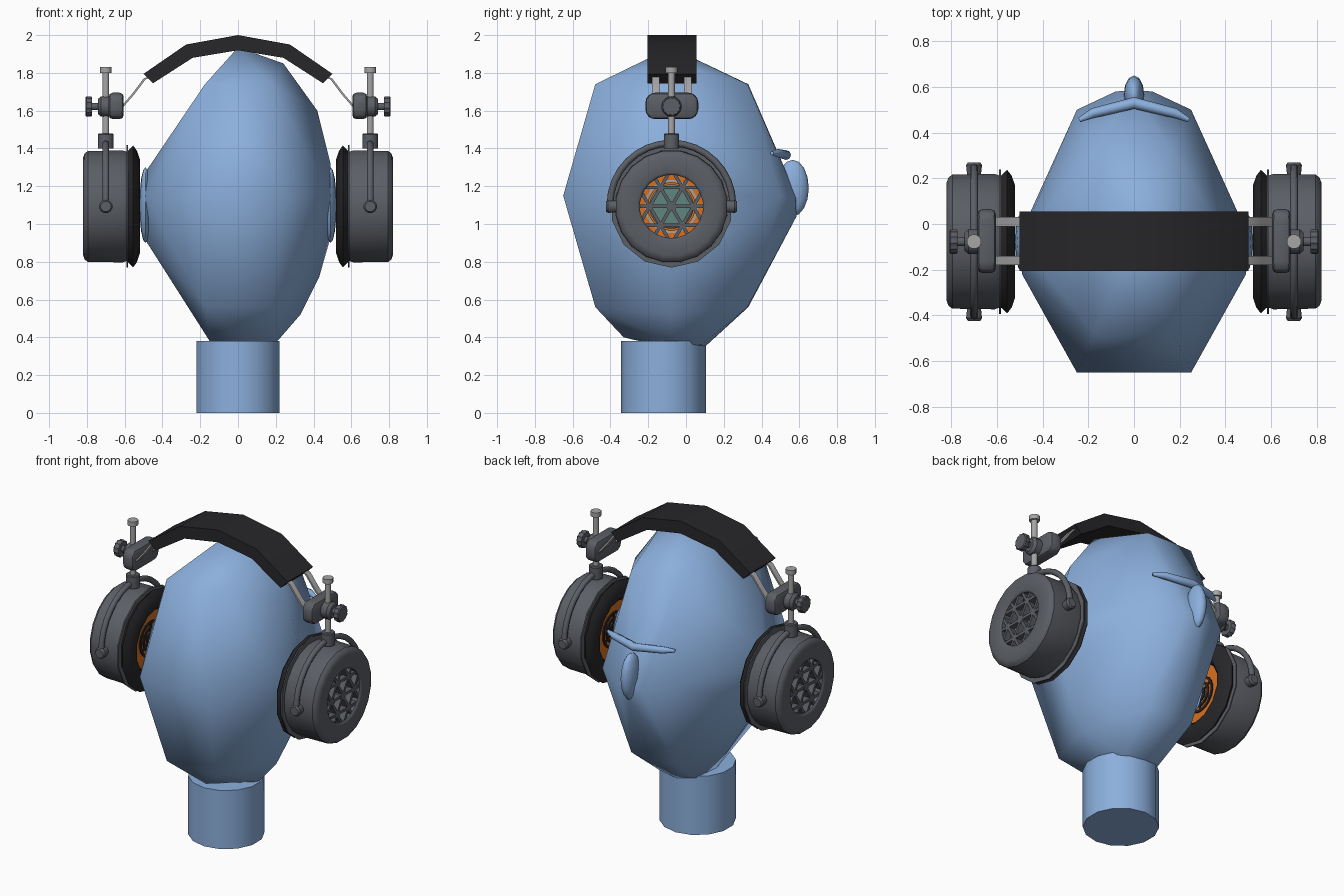
import bpy, bmesh, math
from mathutils import Vector, Matrix

if "Cube" in bpy.data.objects:
    bpy.data.objects.remove(bpy.data.objects["Cube"])

CY, CZ = -0.077, 1.093          # ear cup axis


def mat(name, rgb):
    m = bpy.data.materials.new(name)
    m.diffuse_color = (*rgb, 1)
    m.use_nodes = True
    m.node_tree.nodes["Principled BSDF"].inputs["Base Color"].default_value = m.diffuse_color
    return m


BLUE = mat("skin_blue", (0.26, 0.43, 0.72))
BLACK = mat("padding_black", (0.02, 0.02, 0.023))
CHAR = mat("charcoal", (0.105, 0.113, 0.13))
STEEL = mat("steel", (0.38, 0.38, 0.39))
ORANGE = mat("orange", (0.68, 0.16, 0.015))
TEAL = mat("teal", (0.12, 0.24, 0.21))


def finish(name, bm, material, mirror=False, angle=35):
    bmesh.ops.remove_doubles(bm, verts=bm.verts, dist=1e-5)
    bmesh.ops.recalc_face_normals(bm, faces=bm.faces)
    me = bpy.data.meshes.new(name)
    bm.to_mesh(me)
    bm.free()
    ob = bpy.data.objects.new(name, me)
    bpy.context.collection.objects.link(ob)
    me.materials.append(material)
    bpy.ops.object.select_all(action='DESELECT')
    ob.select_set(True)
    bpy.context.view_layer.objects.active = ob
    bpy.ops.object.shade_smooth_by_angle(angle=math.radians(angle))
    if mirror:
        ob.modifiers.new("Mirror", 'MIRROR').use_mirror_merge = False
    return ob


def lathe(name, profile, axis, centre, material, n=16, ring=False, mirror=True, tooth=1.0):
    """Spin (along, radius) pairs about an axis; ring closes the profile, otherwise ends are capped."""
    bm = bmesh.new()
    k = "xyz".index(axis)
    rows = []
    for a, r in profile:
        row = []
        for i in range(n):
            t = 2 * math.pi * (i + 0.5) / n
            q = r * (tooth if i % 2 else 1)
            p = Vector(centre)
            p[k] += a
            p[(k + 1) % 3] += q * math.cos(t)
            p[(k + 2) % 3] += q * math.sin(t)
            row.append(bm.verts.new(p))
        rows.append(row)
    for j in range(len(rows) if ring else len(rows) - 1):
        a, b = rows[j], rows[(j + 1) % len(rows)]
        for i in range(n):
            bm.faces.new((a[i], a[(i + 1) % n], b[(i + 1) % n], b[i]))
    if not ring:
        bm.faces.new(rows[0])
        bm.faces.new(rows[-1])
    return finish(name, bm, material, mirror)


def extrude(name, outline, axis, lo, hi, material, mirror=False, bevel=0):
    """Extrude a 2D outline: axis 'y' takes (x,z), axis 'x' takes (y,z)."""
    bm = bmesh.new()
    put = (lambda p, d: (p[0], d, p[1])) if axis == 'y' else (lambda p, d: (d, p[0], p[1]))
    a = [bm.verts.new(put(p, lo)) for p in outline]
    b = [bm.verts.new(put(p, hi)) for p in outline]
    bm.faces.new(a)
    bm.faces.new(b)
    for i in range(len(a)):
        j = (i + 1) % len(a)
        bm.faces.new((a[i], a[j], b[j], b[i]))
    if bevel:
        bmesh.ops.bevel(bm, geom=list(bm.edges), offset=bevel, segments=2, affect='EDGES', profile=0.5)
    return finish(name, bm, material, mirror)


def tube(name, pts, radii, material, mirror=False, n=8):
    """Sweep a round section along points."""
    bm = bmesh.new()
    pts = [Vector(p) for p in pts]
    rows = []
    for i, p in enumerate(pts):
        d = (pts[min(i + 1, len(pts) - 1)] - pts[max(i - 1, 0)]).normalized()
        ref = Vector((0, 0, 1)) if abs(pts[-1].x - pts[0].x) > 0.1 else Vector((1, 0, 0))
        u = d.cross(ref).normalized()
        v = d.cross(u)
        rows.append([bm.verts.new(p + radii[i] * (u * math.cos(t) + v * math.sin(t)))
                     for t in (2 * math.pi * k / n for k in range(n))])
    for a, b in zip(rows, rows[1:]):
        for i in range(n):
            bm.faces.new((a[i], a[(i + 1) % n], b[(i + 1) % n], b[i]))
    bm.faces.new(rows[0])
    bm.faces.new(rows[-1])
    return finish(name, bm, material, mirror, 60)


def ellipsoid(name, c, r, mirror=False):
    bm = bmesh.new()
    bmesh.ops.create_uvsphere(bm, u_segments=12, v_segments=8, radius=1,
                              matrix=Matrix.Translation(c) @ Matrix.Diagonal((*r, 1)))
    return finish(name, bm, BLUE, mirror, 60)


# Head: faceted hull, with its left side cut flatter than the right
pts = [(0, -.08, 1.935), (0, -.08, .34), (0, .1, .35), (0, .585, 1.15), (0, .585, 1.04),
       (.24, -.08, 1.85), (.42, -.08, 1.6), (.49, -.08, 1.32), (.49, -.08, .93),
       (.43, -.08, .72), (.33, -.08, .52), (.2, -.08, .37), (.14, .08, .36),
       (-.15, -.1, .38), (-.12, .07, .37), (0, -.33, .4),
       (-.5, -.08, 1.26), (-.5, -.08, .93)]
for s in (-1, 1):
    pts += [(s * .25, -.65, 1.15), (s * .49, -.22, 1.15), (s * .45, .06, 1.15), (s * .25, .5, 1.15)]
    pts += [(s * .08, .58, 1.12)]
    for z in (.56, 1.74):
        pts += [(s * .175, -.48, z), (s * .165, .325, z)]
pts += [(0, .33, .56), (0, .33, 1.74)]
bm = bmesh.new()
for p in pts:
    bm.verts.new(p)
res = bmesh.ops.convex_hull(bm, input=bm.verts)
bmesh.ops.delete(bm, geom=list({g for g in res["geom_interior"] if isinstance(g, bmesh.types.BMVert)}),
                 context='VERTS')
finish("head", bm, BLUE, angle=85)
lathe("neck", [(0, .225), (.38, .225)], 'z', (0, -.12, 0), BLUE, 14, mirror=False)
ellipsoid("nose", (0, .565, 1.19), (.045, .085, .15))
ellipsoid("ear", (.49, -.08, 1.1), (.032, .13, .2), True)
tube("brow", [(-.24, .455, 1.375), (-.18, .485, 1.375), (0, .53, 1.365), (.18, .485, 1.375), (.24, .455, 1.375)],
     [.01, .022, .026, .022, .01], BLUE)

# Headband and its spring strips
outer = [(.5, 1.795), (.275, 1.95), (0, 2.0), (-.275, 1.95), (-.5, 1.795)]
inner = [(-.45, 1.745), (-.24, 1.88), (0, 1.92), (.24, 1.88), (.45, 1.745)]
extrude("headband", outer + inner, 'y', -.205, .055, BLACK)
strip = [(.44, 1.785), (.49, 1.765), (.55, 1.685), (.615, 1.61)]
strip += [(x + .009, z + .006) for x, z in reversed(strip)]
for i, y in enumerate((-.16, .01)):
    extrude(f"spring_strip_{i}", strip, 'y', y - .02, y + .02, STEEL, True)

# Slider bracket, clamp, rod and thumb knob
block = [(-.215, 1.585), (-.185, 1.555), (.035, 1.555), (.065, 1.585),
         (.065, 1.665), (.035, 1.695), (-.185, 1.695), (-.215, 1.665)]
extrude("slider_bracket", block, 'x', .605, .685, CHAR, True, .022)
lathe("clamp_hub", [(.66, .055), (.725, .055), (.742, .04), (.742, .02), (.78, .02)], 'x', (0, CY, 1.622), CHAR)
lathe("thumb_knob", [(.772, .05), (.778, .054), (.802, .054), (.808, .048)], 'x', (0, CY, 1.622), CHAR, 24, tooth=.9)
lathe("slider_rod", [(1.42, .019), (1.8, .019), (1.8, .032), (1.83, .032)], 'z', (.7, CY, 0), STEEL, 12)

# Yoke with collar and pivots
lathe("yoke_collar", [(1.4, .042), (1.475, .042), (1.48, .037)], 'z', (.7, CY, 0), CHAR, 12)
arc = [(.7, CY + .325 * math.cos(t), CZ + .325 * math.sin(t) + .01)
       for t in (math.pi * k / 16 for k in range(17))]
tube("yoke", arc, [.018] * 17, CHAR, True)
for i, s in enumerate((-1, 1)):
    lathe(f"yoke_pivot_{i}", [(s * .28, .03), (s * .335, .036), (s * .347, .028)], 'y', (.7, CY, CZ), CHAR, 12)

# Ear cup shell, rim plate and cushion
C = (0, CY, CZ)
lathe("cup_shell", [(.6, .168), (.81, .168), (.817, .174), (.82, .182), (.82, .262), (.812, .284), (.795, .297),
                    (.61, .3), (.588, .292), (.588, .17)], 'x', C, CHAR, 20, True)
lathe("rim_plate", [(.582, .2), (.59, .2), (.59, .324), (.582, .324)], 'x', C, CHAR, 14, True)
lathe("ear_cushion", [(.583, .295), (.555, .322), (.535, .295), (.52, .25), (.525, .215), (.545, .195), (.583, .19)],
      'x', C, BLACK, 14, True)

# Driver seen through the grille, with the inner baffle
lathe("baffle", [(.575, .205), (.6, .205)], 'x', C, ORANGE, 24)
lathe("inner_ring", [(.6, .125), (.735, .125), (.735, .168), (.6, .168)], 'x', C, ORANGE, 24, True)
lathe("driver_back", [(.6, .118), (.73, .118), (.745, .1)], 'x', C, TEAL, 24)
lathe("driver_trim", [(.735, .13), (.742, .13), (.742, .142), (.735, .142)], 'x', C, STEEL, 24, True)
for i, r in enumerate((.03, .065, .1)):
    lathe(f"inner_grille_ring_{i}", [(.568, r), (.578, r), (.578, r + .016), (.568, r + .016)], 'x', C, BLACK, 20, True)


def bars(name, lines, x0, x1, w, material):
    """Flat bars in the cup plane: (angle, offset, half length)."""
    bm = bmesh.new()
    for ang, off, half in lines:
        m = (Matrix.Translation(((x0 + x1) / 2, CY, CZ)) @ Matrix.Rotation(ang, 4, 'X')
             @ Matrix.Translation((0, 0, off)) @ Matrix.Diagonal((x1 - x0, half * 2, w, 1)))
        bmesh.ops.create_cube(bm, size=1, matrix=m)
    finish(name, bm, material, True)


# Triangular outer grille and inner spokes
thirds = [math.pi * k / 3 for k in range(3)]
bars("outer_grille", [(a, o, math.sqrt(.172 ** 2 - o * o)) for a in thirds for o in (-.1, 0, .1)],
     .77, .808, .018, CHAR)
lathe("grille_boss", [(.768, .026), (.81, .026)], 'x', C, CHAR, 12)
bars("inner_spokes", [(a + math.pi / 6, 0, .115) for a in thirds], .569, .577, .014, BLACK)
